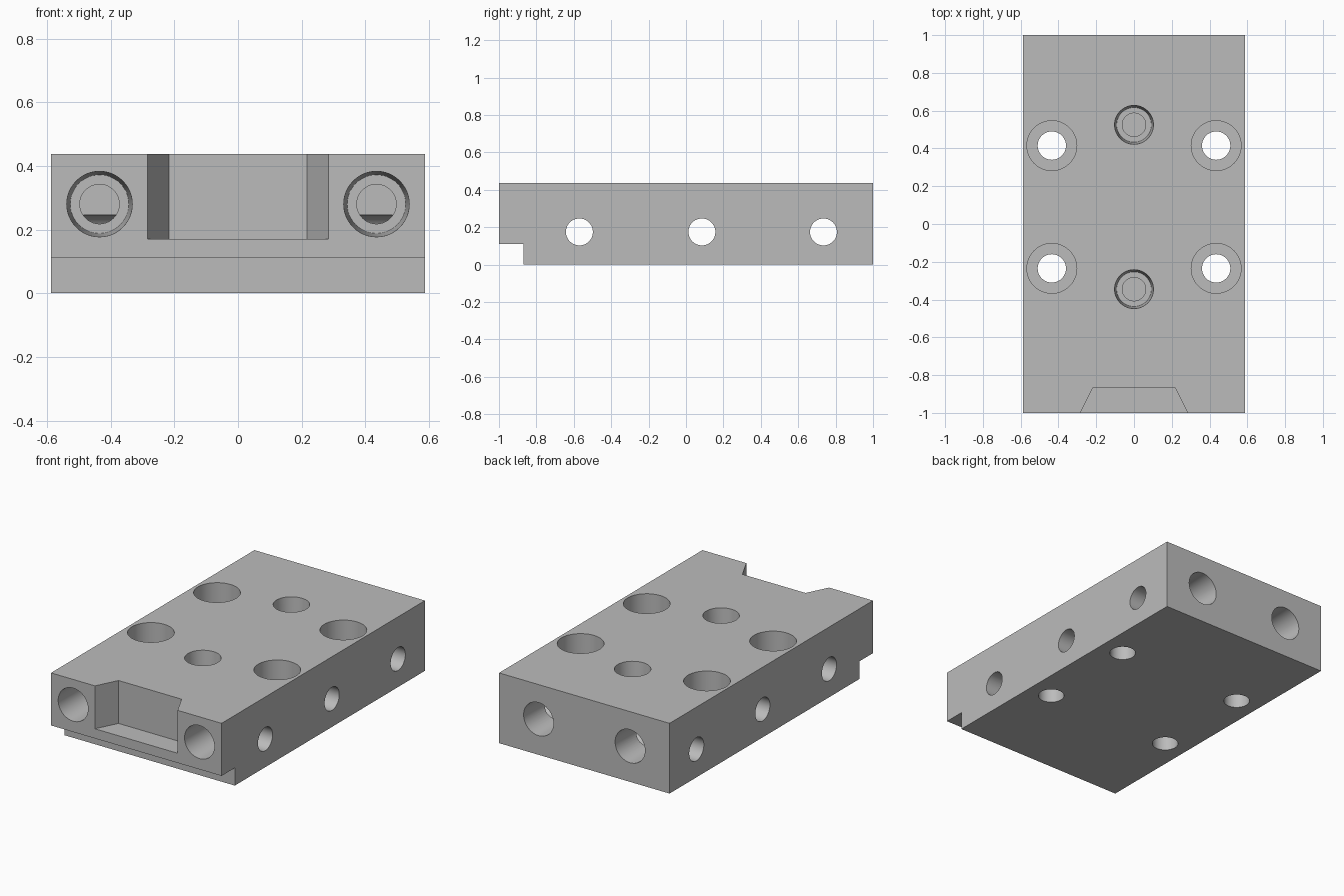
import bpy
import bmesh
from math import radians
from mathutils import Matrix

old = bpy.data.objects.get("Cube")
if old:
    bpy.data.objects.remove(old, do_unlink=True)

HALF_W, HALF_L, HEIGHT = 0.587, 1.0, 0.437
OVER = 0.05  # how far cutters stand proud of the surface

metal = bpy.data.materials.new("grey metal")
metal.use_nodes = True
grey = (0.5, 0.5, 0.5, 1)
metal.diffuse_color = grey
metal.node_tree.nodes["Principled BSDF"].inputs["Base Color"].default_value = grey


def make_object(name, bm):
    bmesh.ops.recalc_face_normals(bm, faces=bm.faces)
    mesh = bpy.data.meshes.new(name)
    bm.to_mesh(mesh)
    bm.free()
    mesh.materials.append(metal)
    obj = bpy.data.objects.new(name, mesh)
    bpy.context.collection.objects.link(obj)
    return obj


def prism(name, points, direction):
    """Extrude a closed outline along a direction."""
    bm = bmesh.new()
    face = bm.faces.new([bm.verts.new(p) for p in points])
    new = bmesh.ops.extrude_face_region(bm, geom=[face])["geom"]
    bmesh.ops.translate(bm, vec=direction, verts=[v for v in new if isinstance(v, bmesh.types.BMVert)])
    return make_object(name, bm)


def drill(name, mouth, rotation, profile):
    """Spin a (radius, depth) profile into a cutter that points down before rotation."""
    bm = bmesh.new()
    pts = [(0, profile[0][1])] + profile + [(0, profile[-1][1])]
    verts = [bm.verts.new((r, 0, -d)) for r, d in pts]
    edges = [bm.edges.new(pair) for pair in zip(verts, verts[1:])]
    bmesh.ops.spin(bm, geom=verts + edges, cent=(0, 0, 0), axis=(0, 0, 1),
                   angle=radians(360), steps=48)
    bmesh.ops.remove_doubles(bm, verts=bm.verts, dist=0.0001)
    bm.transform(Matrix.Translation(mouth) @ rotation)
    return make_object(name, bm)


def tapered_port(depth, pilot):
    return [(0.104, -OVER), (0.103, 0), (0.092, depth), (0.062, depth), (0.062, depth + pilot)]


DOWN = Matrix.Identity(4)
TO_BACK = Matrix.Rotation(radians(90), 4, 'X')
TO_FRONT = Matrix.Rotation(radians(-90), 4, 'X')
TO_LEFT = Matrix.Rotation(radians(-90), 4, 'Y')

# Block with the step under its front edge
outline = [(-HALF_L, HEIGHT), (-HALF_L, 0.11), (-0.87, 0.11), (-0.87, 0), (HALF_L, 0), (HALF_L, HEIGHT)]
block = prism("manifold_block", [(-HALF_W, y, z) for y, z in outline], (2 * HALF_W, 0, 0))

# Dovetail-sided notch in the front face
notch = [(-0.31, -1.05), (0.31, -1.05), (0.217, -0.865), (-0.217, -0.865)]
cutters = [prism("notch_cutter", [(x, y, 0.17) for x, y in notch], (0, 0, 0.4))]

# Counterbored mounting holes, front and rear ports
counterbore = [(0.132, -OVER), (0.132, 0.2), (0.075, 0.2), (0.075, HEIGHT + OVER)]
for side in (-1, 1):
    for y in (-0.235, 0.415):
        cutters.append(drill("mounting_cutter", (side * 0.435, y, HEIGHT), DOWN, counterbore))
    cutters.append(drill("front_port_cutter", (side * 0.435, -HALF_L, 0.28), TO_BACK, tapered_port(0.32, 0.12)))
    cutters.append(drill("rear_port_cutter", (side * 0.315, HALF_L, 0.222), TO_FRONT, tapered_port(0.32, 0.12)))

# Top ports on the centre line
for y in (-0.345, 0.525):
    cutters.append(drill("top_port_cutter", (0, y, HEIGHT), DOWN, tapered_port(0.2, 0.08)))

# Cross holes running from side to side
for y in (-0.57, 0.085, 0.735):
    cutters.append(drill("cross_hole_cutter", (-HALF_W, y, 0.175), TO_LEFT,
                         [(0.072, -OVER), (0.072, 2 * HALF_W + OVER)]))

# Cut everything, then discard the cutters
bpy.context.view_layer.objects.active = block
block.select_set(True)
for cutter in cutters:
    cutter.hide_render = True
    mod = block.modifiers.new("cut", 'BOOLEAN')
    mod.operation = 'DIFFERENCE'
    mod.solver = 'EXACT'
    mod.object = cutter
    bpy.ops.object.modifier_apply(modifier=mod.name)
    bpy.data.objects.remove(cutter, do_unlink=True)

bpy.ops.object.shade_smooth_by_angle(angle=radians(30))
